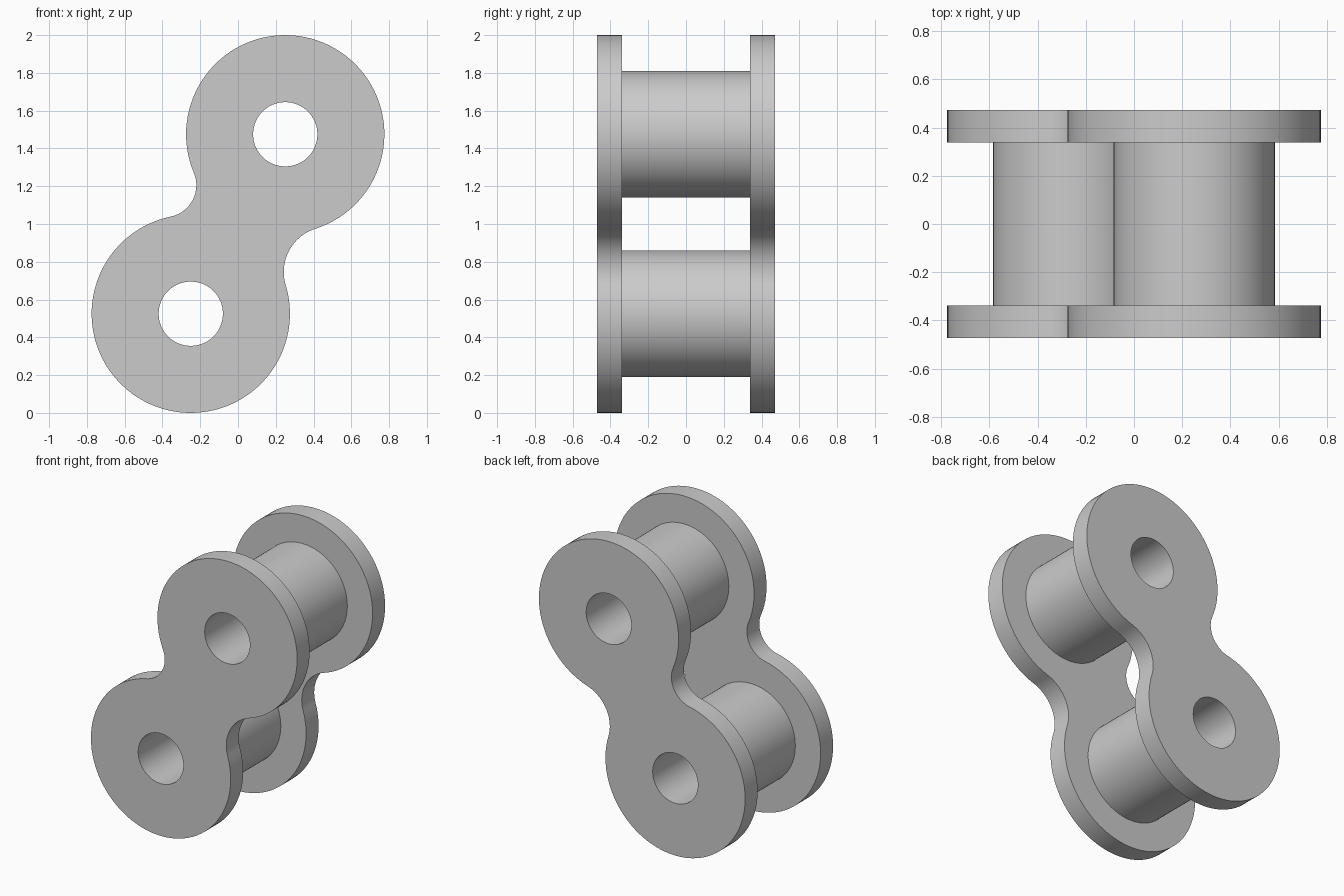
import bpy, bmesh, math
from mathutils import Vector

cube = bpy.data.objects.get("Cube")
if cube:
    bpy.data.objects.remove(cube, do_unlink=True)

steel = bpy.data.materials.new("grey_steel")
steel.use_nodes = True
GREY = (0.6, 0.6, 0.6, 1)
steel.diffuse_color = GREY
steel.node_tree.nodes["Principled BSDF"].inputs["Base Color"].default_value = GREY

# Main dimensions, in the x-z plane
UPPER, LOWER = Vector((0.25, 1.475)), Vector((-0.25, 0.525))
END_R, ROLLER_R, HOLE_R = 0.525, 0.335, 0.17
INNER_Y, OUTER_Y = 0.338, 0.472
SEGMENTS = 96


def arc(centre, radius, start, end, clockwise=False):
    """Points on the arc from the direction of start to that of end."""
    a, b = (math.atan2(*(p - centre).yx) for p in (start, end))
    sweep = (b - a) % math.tau
    if clockwise:
        sweep -= math.tau
    n = max(8, round(SEGMENTS * abs(sweep) / math.tau))
    return [centre + radius * Vector((math.cos(a + sweep * i / n), math.sin(a + sweep * i / n)))
            for i in range(n + 1)]


def circle(centre, radius):
    return [centre + radius * Vector((math.cos(math.tau * i / SEGMENTS), math.sin(math.tau * i / SEGMENTS)))
            for i in range(SEGMENTS)]


def fillet_centre(radius, side):
    """Centre of a fillet that touches both round ends."""
    axis = UPPER - LOWER
    across = Vector((axis.y, -axis.x)).normalized() * side
    offset = math.sqrt((END_R + radius) ** 2 - (axis.length / 2) ** 2)
    return (UPPER + LOWER) / 2 + across * offset


def plate_outline():
    right_r, left_r = 0.24, 0.17
    right, left = fillet_centre(right_r, 1), fillet_centre(left_r, -1)
    parts = (arc(UPPER, END_R, right, left),
             arc(left, left_r, UPPER, LOWER, True),
             arc(LOWER, END_R, left, right),
             arc(right, right_r, LOWER, UPPER, True))
    return [p for part in parts for p in part[:-1]]


def extrude_loops(name, loops, y0, y1):
    """Fill the area between closed loops and extrude it along y."""
    bm = bmesh.new()
    for loop in loops:
        verts = [bm.verts.new((p.x, y0, p.y)) for p in loop]
        for i, v in enumerate(verts):
            bm.edges.new((verts[i - 1], v))
    bmesh.ops.triangle_fill(bm, use_beauty=True, edges=bm.edges[:], normal=(0, -1, 0))
    new = bmesh.ops.extrude_face_region(bm, geom=bm.faces[:], use_keep_orig=True)["geom"]
    moved = [g for g in new if isinstance(g, bmesh.types.BMVert)]
    bmesh.ops.translate(bm, verts=moved, vec=(0, y1 - y0, 0))
    bmesh.ops.recalc_face_normals(bm, faces=bm.faces[:])
    mesh = bpy.data.meshes.new(name)
    bm.to_mesh(mesh)
    bm.free()
    mesh.materials.append(steel)
    obj = bpy.data.objects.new(name, mesh)
    bpy.context.collection.objects.link(obj)
    bpy.ops.object.select_all(action='DESELECT')
    obj.select_set(True)
    bpy.context.view_layer.objects.active = obj
    bpy.ops.object.shade_smooth_by_angle(angle=math.radians(30))


# Side plates with two pin holes
plate_loops = [plate_outline(), circle(UPPER, HOLE_R), circle(LOWER, HOLE_R)]
extrude_loops("front_plate", plate_loops, -OUTER_Y, -INNER_Y)
extrude_loops("back_plate", plate_loops, INNER_Y, OUTER_Y)

# Hollow rollers between the plates
for name, centre in (("upper_roller", UPPER), ("lower_roller", LOWER)):
    extrude_loops(name, [circle(centre, ROLLER_R), circle(centre, HOLE_R)], -INNER_Y, INNER_Y)
